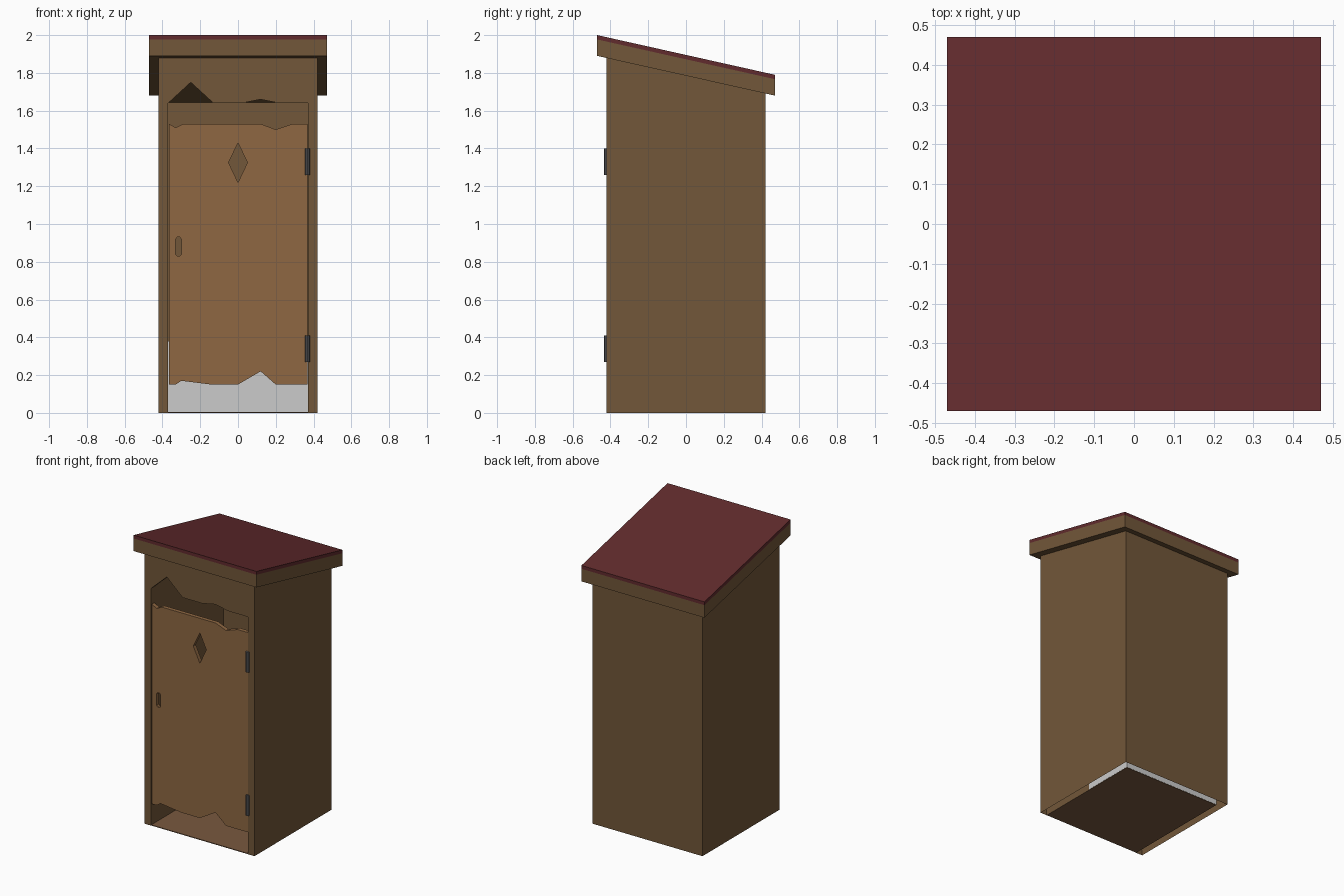
import bpy, bmesh, math

if "Cube" in bpy.data.objects:
    bpy.data.objects.remove(bpy.data.objects["Cube"])


def material(name, rgb):
    m = bpy.data.materials.new(name)
    m.diffuse_color = (*rgb, 1)
    m.use_nodes = True
    m.node_tree.nodes["Principled BSDF"].inputs["Base Color"].default_value = m.diffuse_color
    return m


WOOD = material("dark_wood", (0.168, 0.095, 0.041))
DOOR = material("door_wood", (0.272, 0.137, 0.055))
FLOOR = material("floor_wood", (0.19, 0.10, 0.05))
RED = material("roof_red", (0.12, 0.024, 0.026))
IRON = material("hinge_iron", (0.10, 0.10, 0.105))


def prism(name, pts, axis, a, b, mat=None):
    """Extrude a (u, z) outline along x or y from a to b."""
    bm = bmesh.new()
    rings = []
    for t in (a, b):
        rings.append([bm.verts.new((t, u, v) if axis == "x" else (u, t, v)) for u, v in pts])
    n = len(pts)
    bm.faces.new(rings[0])
    bm.faces.new(rings[1])
    for i in range(n):
        j = (i + 1) % n
        bm.faces.new((rings[0][i], rings[0][j], rings[1][j], rings[1][i]))
    bmesh.ops.recalc_face_normals(bm, faces=bm.faces[:])
    me = bpy.data.meshes.new(name)
    bm.to_mesh(me)
    bm.free()
    ob = bpy.data.objects.new(name, me)
    bpy.context.collection.objects.link(ob)
    if mat:
        me.materials.append(mat)
    return ob


def cut(ob, cutter):
    """Subtract the cutter and remove it."""
    mod = ob.modifiers.new("cut", "BOOLEAN")
    mod.operation, mod.solver, mod.object = "DIFFERENCE", "EXACT", cutter
    bpy.context.view_layer.objects.active = ob
    bpy.ops.object.modifier_apply(modifier=mod.name)
    bpy.data.objects.remove(cutter)


def rect(u0, u1, v0, v1):
    return [(u0, v0), (u1, v0), (u1, v1), (u0, v1)]


def roof_z(y, offset=0.0):
    """Height of the sloping roof underside."""
    return 1.785 - 0.21 / 0.94 * y + offset


def sloped(half, low, high):
    """Side outline with sloping top; low is a fixed z or None to follow the slope."""
    bottom = [roof_z(y) + high[0] if low is None else low for y in (-half, half)]
    return [(-half, bottom[0]), (half, bottom[1]),
            (half, roof_z(half, high[1])), (-half, roof_z(-half, high[1]))]


# Hollow walls with a ragged door opening
walls = prism("walls", sloped(0.42, 0, (0, 0)), "x", -0.42, 0.42, WOOD)
cut(walls, prism("cavity", sloped(0.37, -0.1, (0, -0.06)), "x", -0.37, 0.37))
opening = [(-0.3695, -0.1), (0.3695, -0.1), (0.3695, 1.64), (0.22, 1.64), (0.12, 1.66),
           (0.02, 1.64), (-0.13, 1.64), (-0.25, 1.75), (-0.3695, 1.64)]
cut(walls, prism("opening", opening, "y", -0.5, -0.36))

# Walls are open underneath
bm = bmesh.new()
bm.from_mesh(walls.data)
under = [f for f in bm.faces if all(abs(v.co.z) < 1e-4 for v in f.verts)]
bmesh.ops.delete(bm, geom=under, context="FACES")
bm.to_mesh(walls.data)
bm.free()

# Roof: wooden frame with thin red cover
prism("roof_frame", sloped(0.47, None, (0, 0.087)), "x", -0.47, 0.47, WOOD)
prism("roof_cover", sloped(0.47, None, (0.087, 0.11)), "x", -0.47, 0.47, RED)

# Floor and bench
prism("floor", rect(-0.37, 0.37, 0, 0.005), "y", -0.419, 0.37, FLOOR)
prism("bench", rect(-0.371, 0.371, 0.003, 0.38), "y", 0.0, 0.371)

# Door with ragged ends, diamond window and finger slot
door_outline = [(-0.365, 0.15), (-0.33, 0.15), (-0.30, 0.17), (-0.14, 0.15), (0, 0.15),
                (0.12, 0.22), (0.20, 0.15), (0.368, 0.15), (0.368, 1.53), (0.29, 1.53),
                (0.20, 1.50), (0.12, 1.53), (-0.29, 1.53), (-0.33, 1.51), (-0.365, 1.53)]
door = prism("door", door_outline, "y", -0.417, -0.39, DOOR)
cut(door, prism("diamond", [(0, 1.22), (0.05, 1.325), (0, 1.43), (-0.05, 1.325)], "y", -0.5, -0.3))
slot = [(-0.33, 0.84), (-0.322, 0.83), (-0.308, 0.83), (-0.30, 0.84),
        (-0.30, 0.92), (-0.308, 0.93), (-0.322, 0.93), (-0.33, 0.92)]
cut(door, prism("slot", slot, "y", -0.5, -0.3))

# Hinges
for name, z in (("lower_hinge", 0.34), ("upper_hinge", 1.33)):
    bpy.ops.mesh.primitive_cylinder_add(vertices=8, radius=0.013, depth=0.14,
                                        location=(0.368, -0.42, z))
    hinge = bpy.context.object
    hinge.name = name
    hinge.data.materials.append(IRON)
